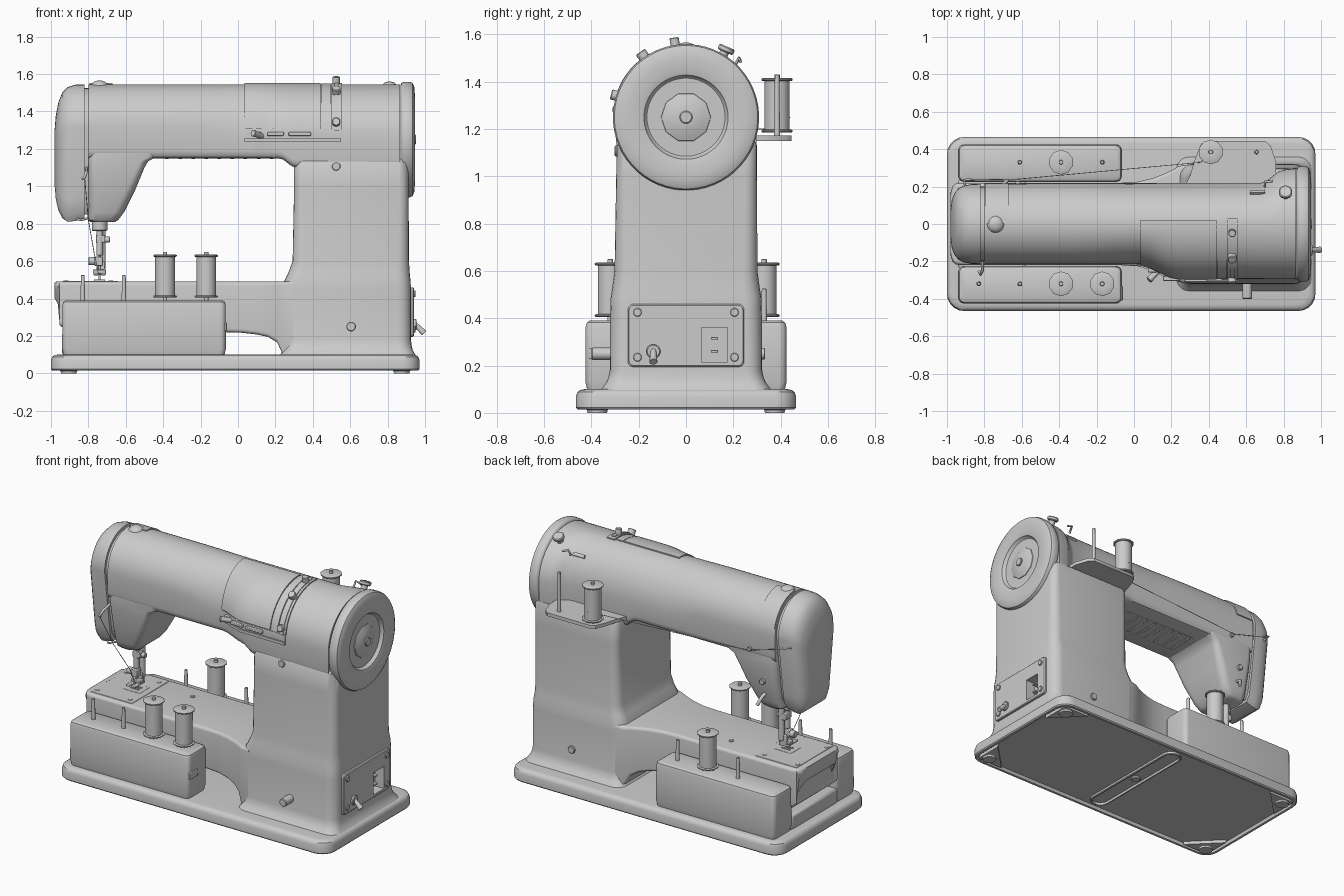
import bpy, bmesh, math
from mathutils import Vector

def mesh(name, verts, faces):
    bm = bmesh.new()
    vs = [bm.verts.new(v) for v in verts]
    for f in faces:
        bm.faces.new([vs[i] for i in f])
    bmesh.ops.recalc_face_normals(bm, faces=bm.faces)
    me = bpy.data.meshes.new(name)
    bm.to_mesh(me)
    bm.free()
    ob = bpy.data.objects.new(name, me)
    bpy.context.collection.objects.link(ob)
    return ob

def loft(name, rings):
    n, m = len(rings[0]), len(rings)
    faces = [(k*n+i, k*n+(i+1) % n, (k+1)*n+(i+1) % n, (k+1)*n+i) for k in range(m-1) for i in range(n)]
    faces += [tuple(range(n)), tuple(range((m-1)*n, m*n))]
    return mesh(name, [p for r in rings for p in r], faces)

def rrect(u0, u1, v0, v1, r, n=5):
    """Rounded rectangle outline in 2D."""
    pts = []
    for cu, cv, a0 in ((u1-r, v1-r, 0), (u0+r, v1-r, 90), (u0+r, v0+r, 180), (u1-r, v0+r, 270)):
        for i in range(n+1):
            a = math.radians(a0 + 90*i/n)
            pts.append((cu + r*math.cos(a), cv + r*math.sin(a)))
    return pts

def stack(name, rows):
    """Loft upwards; rows of (z, x0, x1, y0, y1, r)."""
    return loft(name, [[(x, y, z) for x, y in rrect(*q)] for z, *q in rows])

def lathe(name, prof, c, axis=(0, 0, 1), n=32):
    """Turned part; prof of (height along axis, radius)."""
    q = Vector((0, 0, 1)).rotation_difference(Vector(axis).normalized())
    t = [2*math.pi*(i+.5)/n for i in range(n)]
    return loft(name, [[Vector(c) + q @ Vector((r*math.cos(a), r*math.sin(a), h)) for a in t] for h, r in prof])

def rod(name, a, b, r, n=16, r2=None):
    d = Vector(b) - Vector(a)
    e = r*.15
    r2 = r2 or r
    return lathe(name, [(0, r-e), (e, r), (d.length-e, r2), (d.length, r2-e)], a, d, n)

def box(name, c, s, bevel=.004):
    x, y, z = c
    v = [(x+i*s[0]/2, y+j*s[1]/2, z+k*s[2]/2) for k in (-1, 1) for i, j in ((-1, -1), (1, -1), (1, 1), (-1, 1))]
    ob = loft(name, [v[:4], v[4:]])
    if bevel:
        m = ob.modifiers.new("bevel", 'BEVEL')
        m.width, m.segments = bevel, 2
    return ob

def wire(name, pts, r):
    cu = bpy.data.curves.new(name, 'CURVE')
    cu.dimensions, cu.bevel_depth, cu.bevel_resolution = '3D', r, 2
    cu.use_fill_caps = True
    s = cu.splines.new('POLY')
    s.points.add(len(pts)-1)
    for p, q in zip(s.points, pts):
        p.co = (*q, 1)
    ob = bpy.data.objects.new(name, cu)
    bpy.context.collection.objects.link(ob)

def lerp(tab, x):
    for (a, p), (b, q) in zip(tab, tab[1:]):
        if x <= b:
            t = max(0, (x-a)/(b-a))
            return p + (q-p)*t*t*(3-2*t)
    return tab[-1][1]

# base tray, shallow hollow underneath, with cross channel and feet
X0, X1, Y = -1, .97, .465
def inset(z, d):
    return (z, X0+d, X1-d, -Y+d, Y-d, .09-d*.5)
stack("base", [inset(.035, .028), inset(.015, .022), inset(.015, .006), inset(.022, 0), inset(.07, 0),
               inset(.088, .006), inset(.097, .018), inset(.1, .035)])
def channel(z, d):
    return (z, -.08+d, .05-d, -.41+d, .41-d, .0649-d)
stack("base_cross_channel", [channel(.04, 0), channel(.022, 0), channel(.018, .004), channel(.018, .012), channel(.032, .016)])
rod("base_bolt", (-.015, 0, .034), (-.015, 0, .016), .03)
for x in (-.905, .875):
    for y in (-.375, .375):
        lathe("rubber_foot", [(.045, .05), (.014, .048), (.012, .044), (0, .042)], (x, y, 0), n=24)
        s, t = math.copysign(1, x), math.copysign(1, y)
        a = [(x+s*.05, y+t*.05), (x-s*.14, y+t*.05), (x+s*.05, y-t*.14)]
        loft("corner_gusset", [[(*p, .014) for p in a], [(*p, .05) for p in a]])

# pillar
pillar = stack("pillar", [(.09, .22, .955, -.365, .365, .07), (.105, .23, .945, -.355, .355, .07), (.125, .24, .934, -.34, .34, .07),
    (.15, .248, .928, -.328, .328, .07),
    (.18, .25, .925, -.322, .322, .07), (.44, .24, .925, -.32, .32, .07), (.49, .245, .923, -.318, .318, .07),
    (.54, .27, .918, -.31, .31, .07), (.6, .292, .914, -.302, .302, .06), (1.0, .3, .912, -.295, .3, .05),
    (1.13, .3, .912, -.293, .3, .05), (1.145, .305, .905, -.283, .295, .05), (1.15, .32, .89, -.27, .28, .04)])

# lower arm, flaring into the pillar
low = [(-.98, .17, .40, .485, .03), (-.972, .2, .33, .49, .03), (-.955, .215, .26, .49, .02), (-.92, .22, .23, .49, .02),
       (-.07, .22, .22, .49, .02), (.02, .226, .217, .49, .02), (.1, .245, .208, .49, .02), (.16, .268, .195, .49, .02),
       (.21, .292, .165, .49, .02), (.24, .31, .1, .49, .02), (.3, .318, .095, .495, .02)]
loft("lower_arm", [[(x + (0 if z > .4 else .03*(x < -.96)), y, z) for y, z in rrect(-h, h, a, b, r)] for x, h, a, b, r in low])
box("needle_plate", (-.79, 0, .489), (.3, .38, .008), .002)
box("feed_plate", (-.74, 0, .491), (.12, .1, .008), .002)
for y in (-.014, .014):
    box("feed_teeth", (-.74, y, .496), (.06, .01, .01), .001)
for x, y in ((-.92, -.15), (-.92, .15), (-.68, .15), (-.68, -.15), (-.4, .1)):
    rod("plate_screw", (x, y, .48), (x, y, .496), .014)

# upper arm
ZT = 1.545
FRONT = [(-1, .215), (.02, .215), (.24, .29), (.9, .295)]
BACK = [(-1, .215), (.68, .22), (.8, .29), (.9, .3)]
BOTTOM = [(-1, 1.15), (.22, 1.15), (.31, 1.1), (.9, 1.1)]
SPRING = [(-1, 1.32), (-.3, 1.32), (.02, 1.27), (.9, 1.27)]
def arm_pt(x, a, off=0):
    """Point on arm skin: angle a from front (0) over the top to the back (pi)."""
    w = (lerp(FRONT, x) if a < math.pi/2 else lerp(BACK, x)) + off
    zc = lerp(SPRING, x)
    if a < 0:
        return (x, -w, zc + a*.275)
    return (x, -w*math.cos(a), zc + (ZT-zc+off)*math.sin(a))
def arm_ring(x):
    b, f, z = lerp(BACK, x), lerp(FRONT, x), lerp(BOTTOM, x)
    corner = ((0, .04), (.004, .02), (.015, .006), (.035, 0))
    return ([arm_pt(x, math.pi*i/28) for i in range(29)] + [(x, b-d, z+h) for d, h in corner]
            + [(x, d-f, z+h) for d, h in reversed(corner)])
loft("upper_arm", [arm_ring(x) for x in (-.8, -.4, -.3, -.2, -.1, 0, .03, .06, .1, .14, .18, .21, .24, .27, .29, .31, .5, .68, .71, .74, .77, .8, .865)])

def patch(name, x0, x1, a0, a1, off):
    nx, na = 8, 20
    rings = []
    for i in range(nx+1):
        x = x0 + (x1-x0)*i/nx
        aa = [a0 + (a1-a0)*j/na for j in range(na+1)]
        rings.append([arm_pt(x, a, off) for a in aa] + [arm_pt(x, a, -.01) for a in reversed(aa)])
    return loft(name, rings)
patch("top_cover", .035, .44, .13, 1.66, .008)
patch("cover_side_strip", .446, .494, .13, 1.66, .006)
patch("stitch_strip", .035, .55, -.12, -.05, .014)
patch("stitch_strip_bed", .035, .55, -.06, .11, .004)
patch("selector_track", .5, .555, .12, 1.7, .008)
patch("selector_groove", .515, .54, .1, 1.6, .013)
patch("head_top_plate", -.795, -.67, 1.58, 2.9, .007)
patch("rear_slot_lever", .62, .7, 2.38, 2.46, .012)
for a, r, h in ((.25, .022, .035), (.95, .024, .04), (1.42, .02, .045)):
    rod("selector_knob", arm_pt(.525, a), arm_pt(.525, a, h), r)
for x, w in ((.1, .05), (.2, .09), (.33, .12)):
    box("stitch_slide", (x, arm_pt(x, 0)[1]-.008, 1.28), (w, .025, .02))
rod("stitch_lever", (.15, -.23, 1.26), (.08, -.3, 1.285), .012, r2=.018)
lathe("head_dome", [(-.02, .05), (0, .045), (.014, .03), (.02, .012)], (-.74, 0, 1.545))
rod("winder_post", (.81, .15, 1.5), (.81, .168, 1.535), .02)
rod("winder_knob", (.81, .165, 1.525), (.81, .175, 1.548), .036)
wire("rear_hook", [(.7, .2, 1.46), (.7, .225, 1.5), (.74, .23, 1.485)], .007)
box("lamp_frame", (-.1, 0, 1.155), (.6, .2, .014))
for i in range(9):
    box("lamp_rib", (-.38+i*.07, 0, 1.155), (.02, .18, .02))

# needle head
stack("needle_head", [(.808, -.79, -.66, -.135, .135, .05), (.82, -.8, -.64, -.15, .15, .05), (.86, -.8, -.61, -.165, .165, .05),
    (.98, -.8, -.55, -.195, .195, .05), (1.1, -.8, -.5, -.211, .211, .04), (1.135, -.8, -.48, -.213, .213, .04),
    (1.155, -.8, -.44, -.213, .213, .04), (1.25, -.8, -.42, -.212, .212, .04)])
def face_ring(x, zt, zb, w, wb):
    k = .225*w/.215
    top = [(x, -w*math.cos(math.pi*i/20), zt-k + k*math.sin(math.pi*i/20)) for i in range(21)]
    return top + [(x, wb, zb+.12), (x, wb*.92, zb+.04), (x, wb*.75, zb), (x, -wb*.75, zb), (x, -wb*.92, zb+.04), (x, -wb, zb+.12)]
loft("face_gap", [face_ring(x, 1.525, .85, .2, .15) for x in (-.85, -.78)])
loft("face_cover", [face_ring(*r) for r in ((-.822, 1.545, .83, .215, .165), (-.87, 1.543, .815, .213, .163), (-.91, 1.53, .81, .205, .158),
    (-.94, 1.5, .83, .19, .148), (-.96, 1.45, .87, .165, .13), (-.974, 1.38, .93, .13, .1), (-.98, 1.31, 1.0, .08, .06))])
wire("take_up_lever", [(-.81, -.16, 1.1), (-.81, -.25, 1.08), (-.82, -.27, 1.05), (-.83, -.25, 1.04)], .008)
wire("front_thread_guide", [(-.8, -.12, .83), (-.84, -.15, .82), (-.86, -.13, .825)], .006)
wire("rear_thread_guide", [(-.9, .19, 1.27), (-.91, .235, 1.29), (-.87, .24, 1.28)], .007)
rod("rear_thread_stud", (-.62, .2, 1.2), (-.62, .23, 1.2), .014)
rod("rear_head_screw", (-.7, .18, 1.0), (-.7, .215, 1.0), .018)
wire("presser_lever", [(-.7, .14, .92), (-.7, .21, .9), (-.68, .23, .85)], .011)

# needle and presser foot
rod("needle_bushing", (-.74, 0, .76), (-.74, 0, .83), .042)
rod("needle_bar", (-.74, 0, .63), (-.74, 0, .8), .018)
rod("needle", (-.74, 0, .49), (-.74, 0, .65), .006, r2=.006)
rod("presser_bar", (-.725, .04, .56), (-.725, .04, .84), .018)
box("presser_clamp", (-.735, .02, .72), (.05, .07, .04))
rod("presser_screw", (-.72, .02, .715), (-.685, .02, .715), .016)
rod("needle_clamp_screw", (-.76, 0, .6), (-.8, 0, .6), .022)
box("needle_clamp", (-.745, 0, .6), (.045, .045, .05))
box("foot_shank", (-.735, .03, .56), (.045, .03, .07))
box("foot_bridge", (-.74, .01, .545), (.07, .04, .022))
for x in (-.76, -.72):
    box("foot_toe", (x, -.01, .53), (.026, .11, .012))

# hand wheel
lathe("hand_wheel", [(.868, .27), (.868, .29), (.874, .303), (.884, .309), (.92, .309), (.933, .303), (.942, .285), (.945, .25),
    (.944, .2), (.938, .178), (.922, .17), (.918, .165), (.918, .11)], (0, 0, 1.25), (1, 0, 0), 56)
lathe("wheel_hub", [(.91, .108), (.922, .104), (.936, .07), (.942, .032)], (0, 0, 1.25), (1, 0, 0), 10)
rod("wheel_screw", (.935, 0, 1.25), (.952, 0, 1.25), .027)

# accessory boxes joined by a low floor
for s in (-1, 1):
    ys = sorted((s*.225, s*.425))
    def lid(z, d):
        return (z, -.94+d, -.065-d, ys[0]+d, ys[1]-d, .03)
    stack("accessory_box", [lid(.095, .008), lid(.13, 0), (lid(.365, .001)), lid(.382, .006), lid(.39, .018)])
box("box_clip", (-.07, -.37, .25), (.02, .08, .045))
box("box_floor", (-.76, 0, .145), (.36, .48, .1), .015)

# thread spools and pins
def spool(x, y, z, h=.23):
    lathe("spool_thread", [(.01, .053), (h-.01, .053)], (x, y, z), n=32)
    for z0 in (z, z+h-.012):
        lathe("spool_flange", [(0, .062), (.004, .066), (.009, .066), (.012, .06), (.012, .02)], (x, y, z0), n=10)
    rod("spool_pin", (x, y, z-.03), (x, y, z+h+.015), .012, 12)
def pin(x, y, z0, z1):
    rod("spare_pin", (x, y, z0), (x, y, z1), .013, 12, .01)
for x in (-.39, -.17):
    spool(x, -.32, .405)
spool(-.39, .33, .405)
for x, y in ((-.83, -.32), (-.61, -.32), (-.61, .33), (-.17, .33)):
    pin(x, y, .38, .525)
spool(.41, .385, 1.185)
pin(.655, .385, 1.15, 1.43)
shelf = [(.27, .2), (.3, .26), (.33, .36), (.36, .43), (.39, .445), (.7, .445), (.73, .42), (.76, .33), (.76, .2)]
loft("spool_shelf", [[(*p, z) for p in shelf] for z in (1.15, 1.172)])

# power panel with socket recess
panel = loft("power_panel", [[(x, y, z) for y, z in rrect(-.245+d, .245-d, .195+d, .46-d, .02)] for x, d in ((.9, 0), (.936, 0), (.941, .005))])
cut = box("socket_cutter", (.93, .12, .288), (.11, .11, .145), 0)
cut.hide_render = cut.hide_viewport = True
for ob in (panel, pillar):
    m = ob.modifiers.new("socket", 'BOOLEAN')
    m.operation, m.object, m.solver = 'DIFFERENCE', cut, 'EXACT'
for z in (.26, .315):
    box("socket_prong", (.9, .12, z), (.05, .03, .01), .002)
for y in (-.205, .205):
    for z in (.235, .425):
        rod("panel_screw", (.93, y, z), (.95, y, z), .018)
rod("switch_collar", (.93, -.138, .26), (.955, -.138, .26), .03)
rod("switch_toggle", (.945, -.138, .265), (.995, -.138, .215), .012, r2=.017)

# pillar fittings and thread
rod("drop_feed_knob", (.605, -.31, .25), (.605, -.4, .25), .026)
rod("rear_screw", (.605, .31, .25), (.605, .335, .25), .024)
rod("pillar_stud", (.525, -.28, 1.107), (.525, -.302, 1.107), .023)
wire("thread", [(.41, .44, 1.25), (.36, .33, 1.2), (-.62, .24, 1.2), (-.9, .235, 1.28)], .002)
wire("needle_thread", [(-.82, -.27, 1.05), (-.8, -.15, .82), (-.765, -.03, .62), (-.742, -.007, .52)], .002)

# shading
bpy.ops.object.select_all(action='DESELECT')
for ob in bpy.context.scene.objects:
    if ob.type == 'MESH' and not ob.hide_render:
        ob.select_set(True)
        bpy.context.view_layer.objects.active = ob
bpy.ops.object.shade_smooth_by_angle(angle=math.radians(35))
